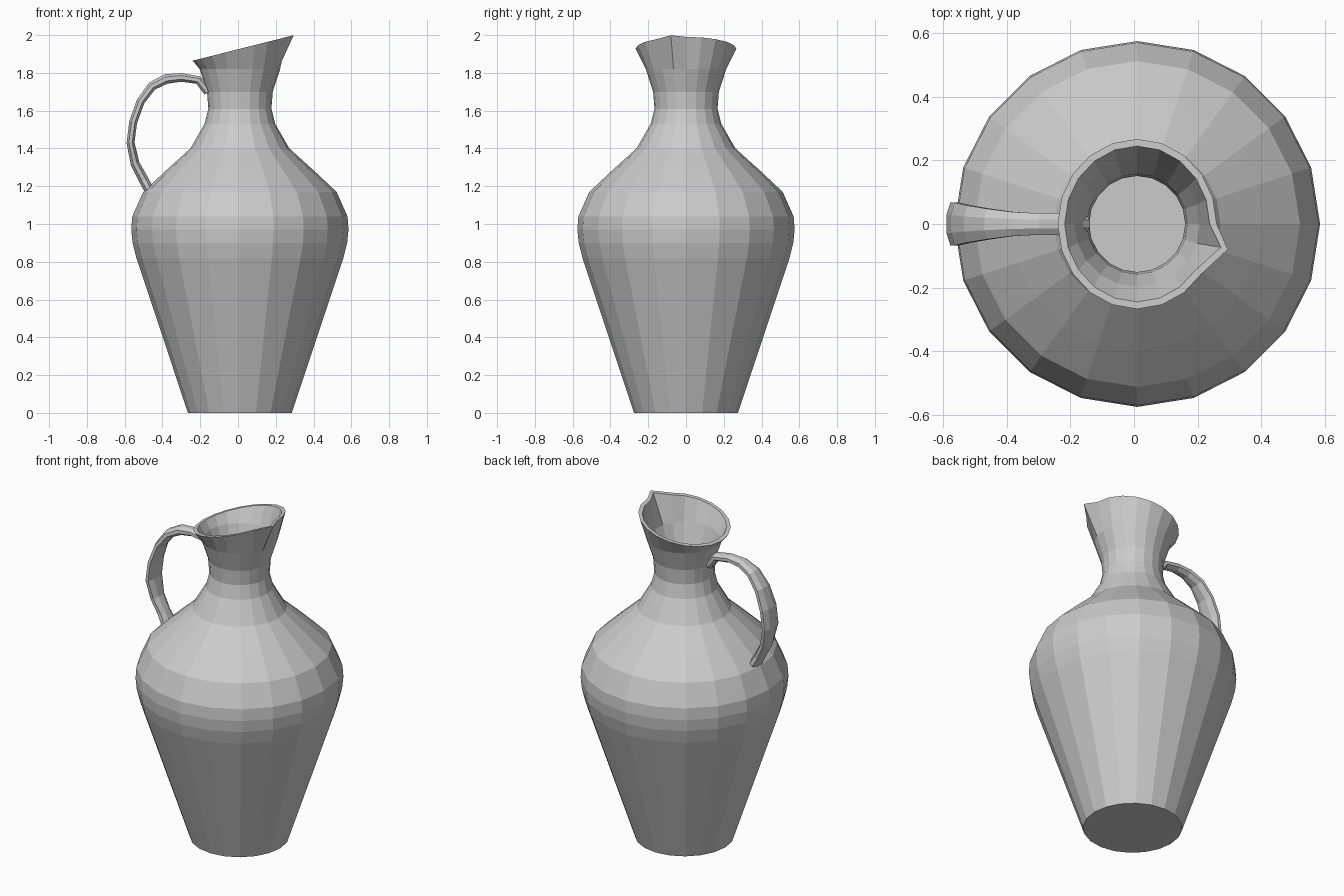
import bpy, bmesh
from math import cos, sin, pi
from mathutils import Vector

if "Cube" in bpy.data.objects:
    bpy.data.objects.remove(bpy.data.objects["Cube"])

SIDES = 20
CX = 0.01          # axis of the body; the handle balances the other side


def finish(name, bm):
    bmesh.ops.recalc_face_normals(bm, faces=bm.faces)
    mesh = bpy.data.meshes.new(name)
    bm.to_mesh(mesh)
    bm.free()
    obj = bpy.data.objects.new(name, mesh)
    bpy.context.collection.objects.link(obj)
    return obj


def skin(bm, rings, cap_start=True, cap_end=True):
    """Bridge consecutive rings of points with quads and cap the ends."""
    loops = [[bm.verts.new(p) for p in ring] for ring in rings]
    for a, b in zip(loops, loops[1:]):
        n = len(a)
        for i in range(n):
            j = (i + 1) % n
            bm.faces.new((a[i], a[j], b[j], b[i]))
    if cap_start:
        bm.faces.new(loops[0])
    if cap_end:
        bm.faces.new(loops[-1])


def circle(r, z):
    return [(CX + r * cos(2 * pi * i / SIDES), r * sin(2 * pi * i / SIDES), z)
            for i in range(SIDES)]


def rim(inset):
    """Slanted mouth with one corner drawn out into a spout."""
    pts = []
    for i in range(SIDES):
        a = 2 * pi * i / SIDES
        x = CX + (0.25 - inset) * cos(a)
        y = (0.267 - inset) * sin(a)
        if i == SIDES - 1:
            x, y = 0.295 - inset, -0.08 + inset * 0.3
        pts.append((x, y, 1.925 + 0.252 * x))
    return pts


# Jug body: outer wall up to the rim, then the inner wall back down
profile = [(0.275, 0), (0.548, 0.82), (0.568, 0.90), (0.575, 0.97), (0.570, 1.04),
           (0.512, 1.17), (0.395, 1.28), (0.262, 1.40), (0.187, 1.53),
           (0.167, 1.61), (0.174, 1.70), (0.213, 1.82)]
wall = 0.016
outer = [circle(r, z) for r, z in profile]
inner = [circle(r - wall, max(z, 0.02)) for r, z in reversed(profile)]
bm = bmesh.new()
skin(bm, outer + [rim(0), rim(0.022)] + inner)
finish("jug_body", bm)

# Handle: flattened octagonal strap swept along a curve (x, z, thickness, width)
path = [(-0.158, 1.70, 0.025, 0.03), (-0.21, 1.762, 0.022, 0.034),
        (-0.30, 1.776, 0.023, 0.034), (-0.38, 1.768, 0.026, 0.038),
        (-0.455, 1.73, 0.024, 0.048), (-0.515, 1.65, 0.022, 0.058),
        (-0.555, 1.54, 0.021, 0.067), (-0.569, 1.43, 0.021, 0.067),
        (-0.545, 1.32, 0.024, 0.052), (-0.50, 1.235, 0.026, 0.045),
        (-0.462, 1.165, 0.026, 0.056)]
rings = []
for k, (x, z, t, w) in enumerate(path):
    p, q = path[max(k - 1, 0)], path[min(k + 1, len(path) - 1)]
    d = Vector((q[0] - p[0], 0, q[1] - p[1])).normalized()
    n = Vector((-d.z, 0, d.x))
    rings.append([Vector((x, 0, z)) + n * t * cos(2 * pi * (i + 0.5) / 8) * 1.08
                  + Vector((0, w * sin(2 * pi * (i + 0.5) / 8) * 1.08, 0)) for i in range(8)])
bm = bmesh.new()
skin(bm, rings)
finish("handle", bm)
